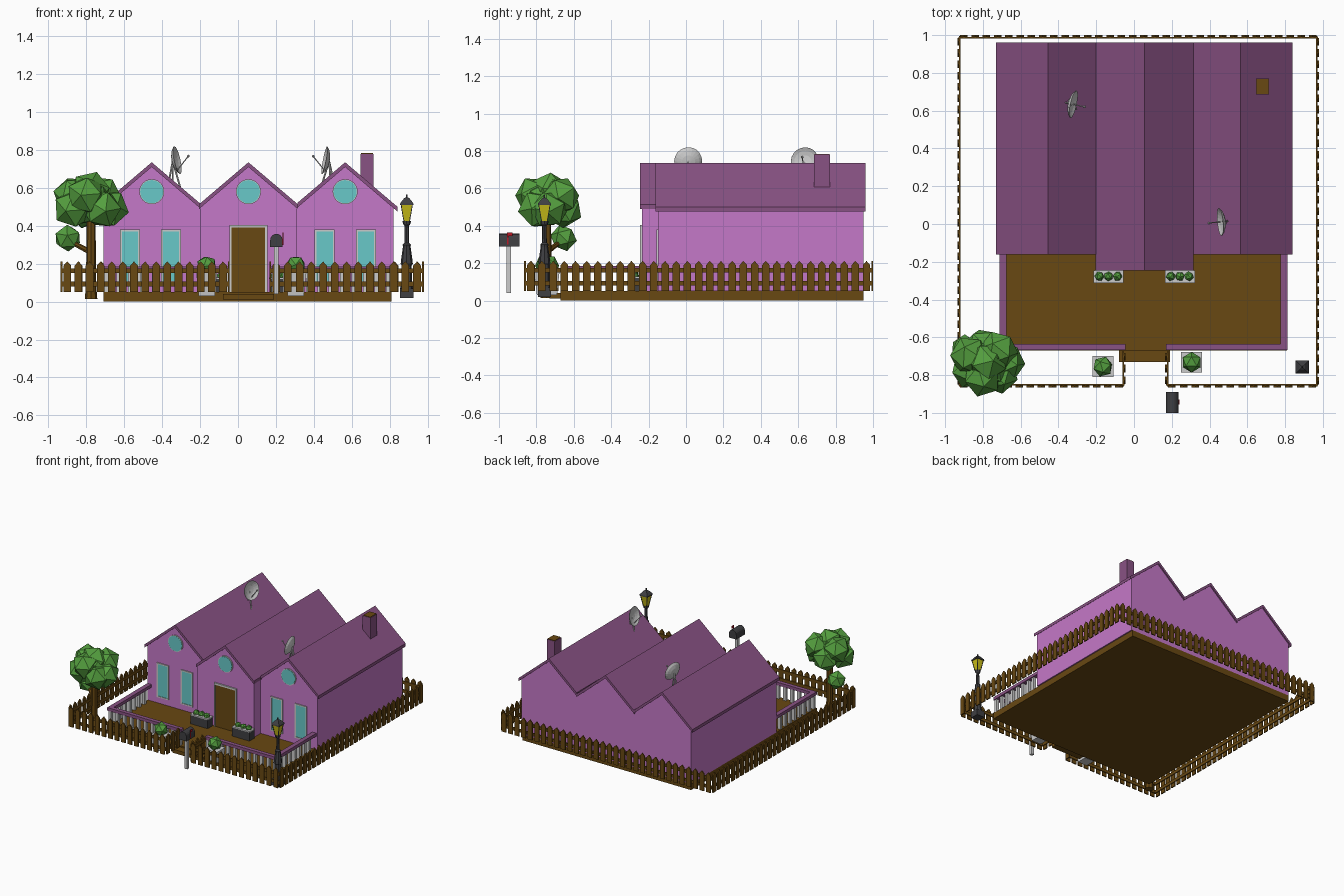
import bpy, bmesh, math, random
from mathutils import Vector, Matrix

if "Cube" in bpy.data.objects:
    bpy.data.objects.remove(bpy.data.objects["Cube"])

random.seed(4)


def mat(name, r, g, b):
    m = bpy.data.materials.new(name)
    m.diffuse_color = (r, g, b, 1)
    m.use_nodes = True
    m.node_tree.nodes["Principled BSDF"].inputs["Base Color"].default_value = m.diffuse_color
    return m


PINK = mat("pink wall", .56, .19, .58)
PLUM = mat("plum roof", .25, .085, .23)
BROWN = mat("brown wood", .14, .065, .006)
CYAN = mat("cyan glass", .14, .58, .58)
GREEN = mat("green leaf", .09, .35, .05)
DARK = mat("dark metal", .05, .05, .055)
YELLOW = mat("yellow glass", .6, .52, .01)
RED = mat("red flag", .5, .01, .02)


def finish(name, bm, m=None, matrix=None):
    bmesh.ops.recalc_face_normals(bm, faces=bm.faces)
    me = bpy.data.meshes.new(name)
    bm.to_mesh(me)
    bm.free()
    ob = bpy.data.objects.new(name, me)
    bpy.context.collection.objects.link(ob)
    if m:
        me.materials.append(m)
    if matrix:
        ob.matrix_world = matrix
    return ob


def add_box(bm, lo, hi):
    lo, hi = Vector(lo), Vector(hi)
    s = Matrix.Diagonal((*(hi - lo), 1))
    bmesh.ops.create_cube(bm, size=1, matrix=Matrix.Translation((lo + hi) / 2) @ s)


def boxes(name, spans, m=None, matrix=None):
    bm = bmesh.new()
    for lo, hi in spans:
        add_box(bm, lo, hi)
    return finish(name, bm, m, matrix)


def add_prism(bm, pts, y0, y1):
    f = bm.faces.new([bm.verts.new((x, y0, z)) for x, z in pts])
    ext = bmesh.ops.extrude_face_region(bm, geom=[f], use_keep_orig=True)["geom"]
    bmesh.ops.translate(bm, vec=(0, y1 - y0, 0),
                        verts=[v for v in ext if isinstance(v, bmesh.types.BMVert)])


def prism(name, pts, y0, y1, m=None):
    bm = bmesh.new()
    add_prism(bm, pts, y0, y1)
    return finish(name, bm, m)


def lathe(name, profile, n, loc, m=None, axis=(0, 0, 1), turn=0):
    """Stack rings of (radius, height) along an axis and cap both ends."""
    bm = bmesh.new()
    rings = [[bm.verts.new((r * math.cos(turn + math.tau * i / n),
                            r * math.sin(turn + math.tau * i / n), h)) for i in range(n)]
             for r, h in profile]
    for a, b in zip(rings, rings[1:]):
        for i in range(n):
            bm.faces.new((a[i], a[(i + 1) % n], b[(i + 1) % n], b[i]))
    bm.faces.new(rings[0])
    bm.faces.new(rings[-1])
    q = Vector(axis)
    rot = Matrix() if q.x == q.y == 0 else q.to_track_quat('Z', 'Y').to_matrix().to_4x4()
    return finish(name, bm, m, Matrix.Translation(loc) @ rot)


def rod(name, a, b, r, m=None, r2=None, n=8):
    d = Vector(b) - Vector(a)
    return lathe(name, [(r, 0), (r2 or r, d.length)], n, a, m, d)


def blobs(name, items, m):
    bm = bmesh.new()
    for c, r in items:
        rot = Matrix.Rotation(random.uniform(0, 6), 4, Vector((random.random(), random.random(), 1)))
        bmesh.ops.create_icosphere(bm, subdivisions=1, radius=r, matrix=Matrix.Translation(c) @ rot)
    return finish(name, bm, m)


# deck and entry step
boxes("deck", [((-.71, -.67, 0), (.81, .95, .05))], BROWN)
boxes("entry_step", [((-.08, -.73, .01), (.19, -.66, .04))], BROWN)

# three gabled bays: walls, roof, round window
for name, cx, front, l, r in (("left", -.455, -.15, .275, .255), ("middle", .055, -.235, .26, .26),
                              ("right", .565, -.15, .25, .275)):
    prism(name + "_bay_walls", [(cx - .255, .05), (cx + .255, .05), (cx + .255, .498), (cx, .712),
                                (cx - .255, .498)], front, .95, PINK)
    k, t = .85, .025
    prism(name + "_roof", [(cx - l, .71 - k * l), (cx, .71), (cx + r, .71 - k * r),
                           (cx + r, .71 + t - k * r), (cx, .71 + t), (cx - l, .71 + t - k * l)],
          front - .012, .96, PLUM)
    lathe(name + "_round_window_frame", [(.066, 0), (.066, .008)], 24, (cx, front, .58), None, (0, -1, 0))
    lathe(name + "_round_window_glass", [(.061, 0), (.061, .01)], 24, (cx, front, .58), CYAN, (0, -1, 0))

# tall windows and door
for i, x in enumerate((-.57, -.353, .457, .675)):
    boxes(f"window_frame_{i}", [((x - .053, -.158, .1), (x - .043, -.149, .38)),
                                ((x + .043, -.158, .1), (x + .053, -.149, .38)),
                                ((x - .053, -.158, .37), (x + .053, -.149, .38)),
                                ((x - .053, -.158, .1), (x + .053, -.149, .11))])
    boxes(f"window_glass_{i}", [((x - .045, -.154, .105), (x + .045, -.149, .375))], CYAN)
boxes("door_frame", [((-.045, -.246, .05), (-.033, -.234, .405)), ((.143, -.246, .05), (.155, -.234, .405)),
                     ((-.045, -.246, .39), (.155, -.234, .405))])
boxes("door", [((-.034, -.242, .05), (.144, -.234, .392))], BROWN)

# chimney
boxes("chimney", [((.645, .685, .58), (.715, .77, .78))], PLUM)
boxes("chimney_top", [((.648, .688, .775), (.712, .767, .784))], BROWN)

# porch railing
boxes("porch_handrail", [((-.712, -.668, .16), (-.675, -.15, .185)), ((.775, -.668, .16), (.812, -.15, .185)),
                         ((-.712, -.668, .16), (-.045, -.635, .185)), ((.17, -.668, .16), (.812, -.635, .185))], PLUM)
spots = [(x, -.651 + i * .0615) for x in (-.693, .793) for i in range(8)]
spots += [(-.693 + i * .063, -.651) for i in range(1, 11)] + [(.793 - i * .0605, -.651) for i in range(1, 11)]
boxes("porch_balusters", [((x - .012, y - .012, .05), (x + .012, y + .012, .16)) for x, y in spots])


# picket fence
def fence(name, p, q):
    d = Vector(q) - Vector(p)
    n = max(2, round(d.length / .06))
    step = d.length / n
    bm = bmesh.new()
    for i in range(n):
        c, w = (i + .5) * step, .02
        add_prism(bm, [(c - w, .05), (c + w, .05), (c + w, .19), (c, .212), (c - w, .19)], -.005, .004)
    for z in (.08, .15):
        add_box(bm, (0, .004, z), (d.length, .012, z + .025))
    finish(name, bm, BROWN, Matrix.Translation((*p, 0)) @ Matrix.Rotation(math.atan2(d.y, d.x), 4, 'Z'))


fence("fence_front_left", (-.93, -.86), (-.05, -.86))
fence("fence_front_right", (.17, -.86), (.975, -.86))
fence("fence_right", (.975, -.86), (.975, .995))
fence("fence_back", (.975, .995), (-.93, .995))
fence("fence_left", (-.93, .995), (-.93, -.86))
fence("fence_gate_left", (-.05, -.86), (-.05, -.67))
fence("fence_gate_right", (.17, -.67), (.17, -.86))

# tree
lathe("tree_trunk", [(.033, .015), (.026, .1), (.024, .45)], 8, (-.775, -.745, 0), BROWN)
rod("tree_branch", (-.775, -.745, .26), (-.89, -.665, .32), .016, BROWN, .012)
tc = Vector((-.78, -.733, .53))
crown = [(tc, .135), (tc + Vector((0, 0, .05)), .11)]
for i in range(7):
    a = i * math.tau / 7
    crown.append((tc + Vector((.1 * math.cos(a), .08 * math.sin(a), (-.04, .03)[i % 2])), .106))
blobs("tree_crown", crown, GREEN)
blobs("tree_small_crown", [(Vector((-.898, -.655, .335)), .073)], GREEN)

# square pots with bushes, flower boxes by the door
for i, (x, y) in enumerate(((-.165, -.755), (.305, -.732))):
    lathe(f"pot_{i}", [(.06, .03), (.078, .15)], 4, (x, y, 0), None, turn=math.pi / 4)
    blobs(f"pot_bush_{i}", [(Vector((x, y, .19)), .055)], GREEN)
for i, x in enumerate((-.135, .243)):
    boxes(f"flower_box_{i}", [((x - .078, -.31, .05), (x + .078, -.247, .125))], DARK)
    boxes(f"flower_box_rim_{i}", [((x - .08, -.312, .12), (x + .08, -.245, .128))])
    blobs(f"flower_box_plants_{i}", [(Vector((x + k * .048, -.277, .135)), .026) for k in (-1, 0, 1)], GREEN)

# street lamp
L = (.89, -.757, 0)
boxes("lamp_base", [((.855, -.792, .02), (.925, -.722, .07))], DARK)
lathe("lamp_post", [(.035, .07), (.028, .1), (.026, .19), (.032, .2), (.03, .22), (.02, .29), (.022, .3),
                    (.013, .31), (.011, .4), (.02, .41), (.022, .425)], 8, L, DARK)
lathe("lamp_glass", [(.021, .425), (.041, .51)], 4, L, YELLOW, turn=math.pi / 4)
lathe("lamp_cap", [(.05, .51), (.048, .52), (.02, .545), (.006, .55), (.005, .565)], 4, L, DARK, turn=math.pi / 4)
for sx in (-1, 1):
    for sy in (-1, 1):
        rod("lamp_bar", (.89 + sx * .015, -.757 + sy * .015, .425), (.89 + sx * .03, -.757 + sy * .03, .512),
            .003, DARK, n=4)

# mailbox
boxes("mailbox_post", [((.19, -.96, .04), (.214, -.936, .3))])
arch = [(.17, .288), (.235, .288)] + [(.2025 + .0325 * math.cos(a * math.pi / 8),
                                       .325 + .0325 * math.sin(a * math.pi / 8)) for a in range(9)]
prism("mailbox_body", arch, -1.0, -.89, DARK)
boxes("mailbox_flag", [((.235, -.956, .3), (.24, -.948, .365)), ((.235, -.956, .345), (.24, -.928, .365))], RED)

# satellite dishes
for name, c, aim, foot in (("left", (-.327, .635, .745), (1, -.22, .22), (-.325, .635, .6)),
                           ("right", (.463, .012, .745), (-1, -.1, .2), (.465, .012, .6))):
    c, aim, foot = Vector(c), Vector(aim).normalized(), Vector(foot)
    lathe(name + "_dish", [(.01, -.02), (.035, -.016), (.06, -.006), (.075, .006), (.074, .008),
                           (.058, -.002), (.034, -.011), (.008, -.014)], 20, c, None, aim)
    tip = c + aim * .068 + Vector((0, 0, .008))
    side = aim.cross(Vector((0, 0, 1))).normalized()
    rod(name + "_dish_arm", c - Vector((0, 0, .06)), tip, .003)
    blobs(name + "_dish_receiver", [(tip, .008)], None)
    back = c - aim * .018
    for k in (-1, 1):
        rod(name + "_dish_leg", back, foot + aim * .025 * k + side * .02 * k, .005)
    rod(name + "_dish_rear_leg", back, foot - aim * .05, .005)
